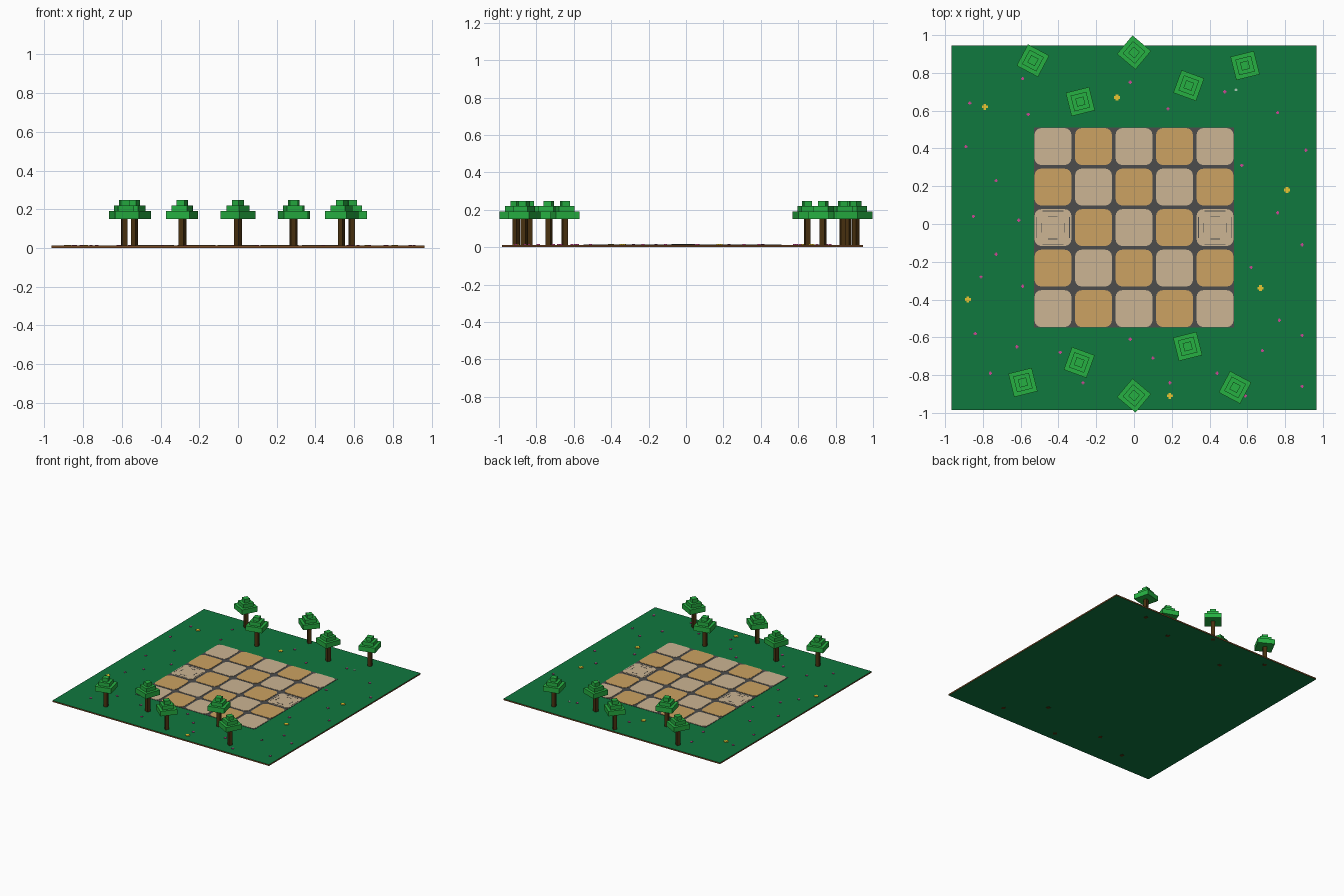
import bpy, bmesh, math
from mathutils import Matrix

if "Cube" in bpy.data.objects:
    bpy.data.objects.remove(bpy.data.objects["Cube"])

CY = -0.019  # centre of the lawn and the board in y


def mat(name, r, g, b):
    lin = [((c / 255 + 0.055) / 1.055) ** 2.4 if c > 10 else c / 255 / 12.92 for c in (r, g, b)]
    m = bpy.data.materials.new(name)
    m.diffuse_color = (*lin, 1)
    m.use_nodes = True
    m.node_tree.nodes["Principled BSDF"].inputs["Base Color"].default_value = m.diffuse_color
    return m


GRASS = mat("grass green", 16, 120, 63)
LEAF = mat("leaf green", 38, 176, 66)
BARK = mat("bark brown", 74, 50, 16)
EARTH = mat("earth brown", 118, 74, 36)
GREY = mat("dark grey", 76, 76, 76)
SAND = mat("pale sand", 204, 181, 147)
OCHRE = mat("ochre", 204, 162, 98)
PINK = mat("pink", 205, 70, 150)
YELLOW = mat("yellow", 235, 200, 50)
WHITE = mat("white", 235, 235, 230)


def finish(bm, name, *mats):
    me = bpy.data.meshes.new(name)
    bm.to_mesh(me)
    bm.free()
    for m in mats:
        me.materials.append(m)
    ob = bpy.data.objects.new(name, me)
    bpy.context.collection.objects.link(ob)
    return ob


def add_box(bm, x, y, sx, sy, z0, z1, rot=0.0, index=0):
    m = (Matrix.Translation((x, y, (z0 + z1) / 2)) @ Matrix.Rotation(rot, 4, 'Z')
         @ Matrix.Diagonal((sx, sy, z1 - z0, 1)))
    verts = bmesh.ops.create_cube(bm, size=1, matrix=m)["verts"]
    for f in {f for v in verts for f in v.link_faces}:
        f.material_index = index


def add_rounded_tile(bm, x, y, half, r, z0, z1, index):
    pts = []
    for q, (sx, sy) in enumerate([(1, 1), (-1, 1), (-1, -1), (1, -1)]):
        for k in range(5):
            a = math.radians(90 * q + 22.5 * k)
            pts.append((x + sx * (half - r) + r * math.cos(a), y + sy * (half - r) + r * math.sin(a)))
    low = [bm.verts.new((*p, z0)) for p in pts]
    top = [bm.verts.new((*p, z1)) for p in pts]
    n = len(pts)
    faces = [bm.faces.new(top), bm.faces.new(low[::-1])]
    faces += [bm.faces.new((low[i], low[(i + 1) % n], top[(i + 1) % n], top[i])) for i in range(n)]
    for f in faces:
        f.material_index = index


# lawn: green top and underside, earth-coloured rim
bm = bmesh.new()
add_box(bm, 0, CY, 1.93, 1.93, 0.001, 0.012)
for f in bm.faces:
    f.material_index = 0 if abs(f.normal.z) > 0.5 else 1
finish(bm, "lawn", GRASS, EARTH)

# board base, seen as grey joints between the tiles
bm = bmesh.new()
add_box(bm, 0, CY, 1.058, 1.058, 0.010, 0.0135)
finish(bm, "board_base", GREY)

# 5 x 5 chequered tiles with rounded corners
bm = bmesh.new()
PITCH = 0.2145
for i in range(-2, 3):
    for j in range(-2, 3):
        add_rounded_tile(bm, i * PITCH, CY + j * PITCH, 0.0975, 0.035, 0.012, 0.0155, (i + j) % 2)
finish(bm, "board_tiles", SAND, OCHRE)

# thin line marks on the two end tiles of the middle row
bm = bmesh.new()
for cx in (-2 * PITCH, 2 * PITCH):
    for s in (-1, 1):
        for d, length in ((0.088, 0.11), (0.06, 0.05)):
            add_box(bm, cx + s * d, CY, 0.004, length, 0.015, 0.0162)
            add_box(bm, cx, CY + s * d, length, 0.004, 0.015, 0.0162)
finish(bm, "end_tile_marks", GREY)

# trees: square trunk and three stepped leaf slabs; second half is the first turned by 180 degrees
TREES = [(-0.535, 0.865, -28), (0, 0.908, -40), (0.588, 0.839, 14), (0.290, 0.733, -20), (-0.284, 0.648, 14)]
n = 0
for s in (1, -1):
    for x, y, deg in TREES:
        n += 1
        a = math.radians(deg)
        bm = bmesh.new()
        add_box(bm, s * x, s * y, 0.028, 0.028, 0.0, 0.152, a, 0)
        for size, z0, z1 in ((0.128, 0.150, 0.190), (0.085, 0.190, 0.219), (0.044, 0.219, 0.248)):
            add_box(bm, s * x, s * y, size, size, z0, z1, a, 1)
        finish(bm, f"tree_{n}", BARK, LEAF)

# small flowers scattered on the grass (positions in 1/100 units)
PINKS = [(-59, 77), (-87, 64), (-56, 58), (-2, 75), (18, 61), (48, 70), (76, 59), (91, 39), (57, 31),
         (-89, 41), (-73, 23), (-61, 2), (-85, 4), (-73, -16), (-81, -28), (-59, -33), (-84, -58),
         (-62, -65), (-39, -68), (-27, -84), (-76, -79), (-2, -61), (10, -71), (19, -84), (44, -79),
         (59, -91), (68, -67), (89, -59), (77, -51), (62, -23), (89, -11), (76, 6), (89, -86)]
YELLOWS = [(-79, 62), (-9, 67), (81, 18), (67, -34), (-88, -40), (19, -91)]


def flowers(name, spots, size, colour):
    bm = bmesh.new()
    for x, y in spots:
        add_box(bm, x / 100, y / 100, size, size * 0.45, 0.011, 0.016)
        add_box(bm, x / 100, y / 100, size * 0.45, size, 0.011, 0.0165)
    finish(bm, name, colour)


flowers("pink_flowers", PINKS, 0.017, PINK)
flowers("yellow_flowers", YELLOWS, 0.032, YELLOW)
flowers("white_flower", [(54, 71)], 0.014, WHITE)
